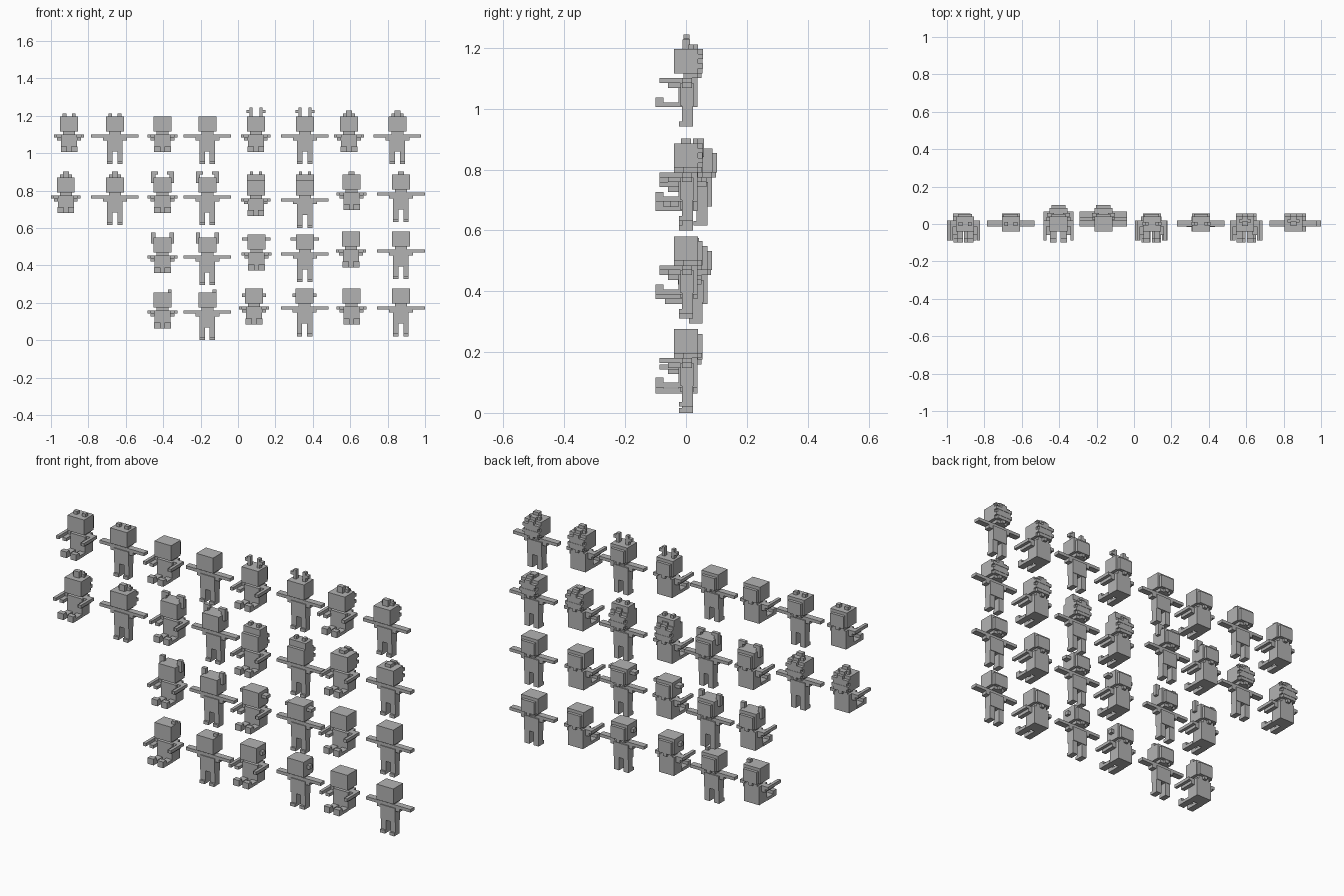
import bpy, bmesh

cube = bpy.data.objects.get("Cube")
if cube:
    bpy.data.objects.remove(cube)

V = 0.0159  # size of one block unit

grey = bpy.data.materials.new("plain_grey")
grey.use_nodes = True
GREY = (0.45, 0.45, 0.45, 1)
grey.diffuse_color = GREY
grey.node_tree.nodes["Principled BSDF"].inputs["Base Color"].default_value = GREY


def blocks(name, boxes, origin):
    """One object made of boxes, each (x0, x1, y0, y1, z0, z1) in block units."""
    bm = bmesh.new()
    for x0, x1, y0, y1, z0, z1 in boxes:
        vs = bmesh.ops.create_cube(bm, size=1)["verts"]
        for v in vs:
            v.co.x = x1 if v.co.x > 0 else x0
            v.co.y = y1 if v.co.y > 0 else y0
            v.co.z = z1 if v.co.z > 0 else z0
    bmesh.ops.scale(bm, vec=(V, V, V), verts=bm.verts)
    mesh = bpy.data.meshes.new(name)
    bm.to_mesh(mesh)
    bm.free()
    mesh.materials.append(grey)
    ob = bpy.data.objects.new(name, mesh)
    ob.location = [c * V for c in origin]
    bpy.context.collection.objects.link(ob)


def pair(*boxes):
    """Boxes on the left plus their mirror images on the right."""
    return [b for x0, x1, *r in boxes for b in ((x0, x1, *r), (-x1, -x0, *r))]


# Shared parts, measured from the top of the head
HEAD = [(-3, 3, -2.5, 2.45, -5, 0), (-2.4, 2.4, 2.45, 3.4, -5, -1),
        (-2, 2, -0.5, 2.4, -6, -5), (-0.6, 0.6, 2.4, 3.2, -6, -5)]

STANDING = {
    "arms": [(-8, 8, -0.8, 1.2, -7, -6), (-4, 4, -0.8, 1.2, -8, -7)],
    "torso": [(-2.6, 2.6, -1.1, 1.6, -11.7, -7)],
    "legs": pair((0.8, 2.6, -0.8, 1.4, -16, -11.7), (0.8, 2.6, -1.4, -0.8, -16, -15)),
}
SITTING = {
    "arms": [(-5, 5, -0.8, 1.2, -7, -6)] + pair(
        (4, 5, -5.5, -0.8, -7, -6), (2.6, 4, -3.7, 1.2, -8, -7)),
    "torso": [(-2.7, 2.7, -1.6, 2.4, -12, -6)],
    "legs": pair((0.7, 2.8, -6.3, -1.6, -12, -11), (0.7, 2.8, -6.3, -4.7, -11, -10)),
}

# Head decorations
RIDGES = [(-w, w, 2.4, 3.5, z, z + 1) for z, w in ((-1, 1), (-2, 3), (-4, 3))]
RIDGES += [(-1, 1, 1.4, 2.5, 0, 1)]
TRIM = {
    "none": [],
    "studs": pair((0.9, 2.2, -0.6, 0.7, 0, 1)),
    "antlers": pair((1.2, 2.2, -0.5, 0.7, 0, 3), (2.2, 3.2, -0.5, 0.7, 1.2, 2.2)),
    "tall_crest": RIDGES + [(-1, 1, -0.7, 0.8, 0, 2), (-2, 2, 0.5, 1.5, 0, 1)],
    "stepped_crest": RIDGES + [(-3, 3, -1.5, 2, 0, 2)] + pair((1, 2, -0.5, 0.8, 2, 3)),
    "low_crest": RIDGES + [(-1, 1, -1, 1, 0, 1)],
    "hooked_ears": pair((2.4, 3.9, -0.5, 0.7, -1.8, 2), (1.5, 2.4, -0.5, 0.7, 1, 2)),
    "ears": pair((2.4, 3.9, -0.5, 0.7, -2, 1.7)),
    "wide_ears": pair((3, 4.8, -1, 1, -2, -1)),
    "short_ears": pair((3, 4, -0.7, 0.7, -2.8, -1.6)),
    "tuft": [(1.8, 3, -0.5, 0.7, 0, 1)],
}

# Each entry is a sitting and standing couple: x sitting, x standing, y, top z, trim
COUPLES = [
    (-56.8, -41.4, 0, 75.2, "studs"), (-25.4, -10.3, 0, 75.2, "none"),
    (6, 22.5, 0, 75.2, "antlers"), (37.3, 53.6, 0, 75.2, "tall_crest"),
    (-57.9, -41.4, 0, 54.7, "tall_crest"), (-25.4, -10.3, 3, 54.7, "hooked_ears"),
    (6, 22.5, 0, 53.7, "stepped_crest"), (38.2, 54.8, 0, 55.7, "low_crest"),
    (-25.4, -10.3, 2, 34.5, "ears"), (6.2, 22.5, 0, 35.5, "wide_ears"),
    (38, 54.8, 0, 36.5, "none"), (-25.4, -10.3, 0, 16, "tuft"),
    (5.4, 22.4, 0, 17.3, "short_ears"), (38.2, 54.8, 0, 17.3, "none"),
]

for n, (xs, xt, y, top, trim) in enumerate(COUPLES, 1):
    for pose, x, body in (("sitting", xs, SITTING), ("standing", xt, STANDING)):
        at = (x, y, top)
        blocks(f"{pose}_figure_{n}_head", HEAD, at)
        for part, boxes in body.items():
            blocks(f"{pose}_figure_{n}_{part}", boxes, at)
        if TRIM[trim]:
            blocks(f"{pose}_figure_{n}_{trim}", TRIM[trim], at)
